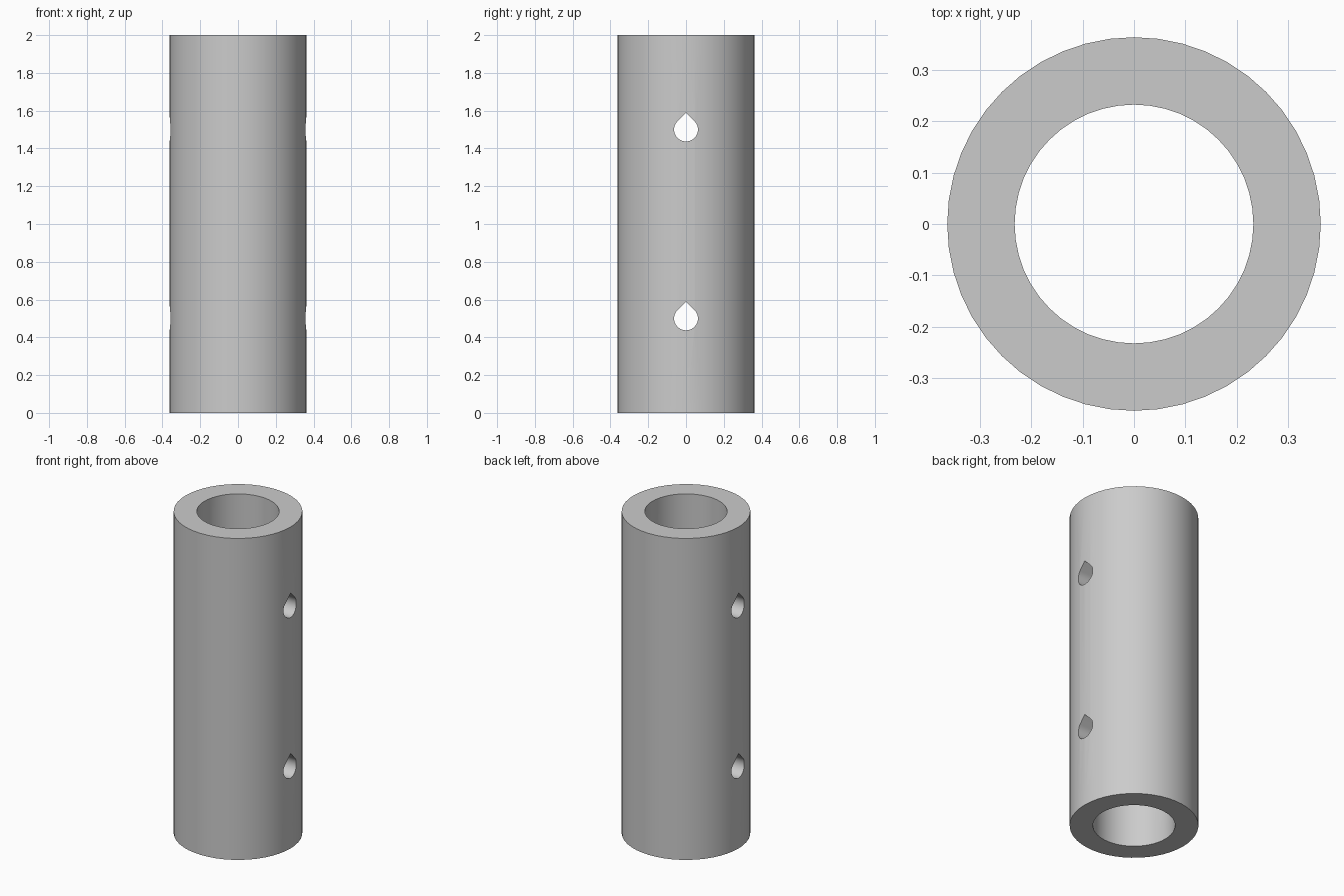
import bpy
import bmesh
from math import cos, sin, pi, radians

cube = bpy.data.objects.get("Cube")
if cube:
    bpy.data.objects.remove(cube, do_unlink=True)

OUTER, INNER, HEIGHT = 0.363, 0.232, 2.0
SIDES = 48
HOLE = 0.063

grey = bpy.data.materials.new("plain grey")
grey.use_nodes = True
colour = (0.6, 0.6, 0.6, 1)
grey.diffuse_color = colour
grey.node_tree.nodes["Principled BSDF"].inputs["Base Color"].default_value = colour


def make_object(name, bm):
    bmesh.ops.recalc_face_normals(bm, faces=bm.faces)
    mesh = bpy.data.meshes.new(name)
    bm.to_mesh(mesh)
    bm.free()
    mesh.materials.append(grey)
    obj = bpy.data.objects.new(name, mesh)
    bpy.context.collection.objects.link(obj)
    return obj


# Thick-walled tube: a rectangular wall section joined ring to ring
bm = bmesh.new()
section = [(OUTER, 0), (OUTER, HEIGHT), (INNER, HEIGHT), (INNER, 0)]
rings = [[bm.verts.new((r * cos(2 * pi * i / SIDES), r * sin(2 * pi * i / SIDES), z))
          for i in range(SIDES)] for r, z in section]
for a, b in zip(rings, rings[1:] + rings[:1]):
    for i in range(SIDES):
        j = (i + 1) % SIDES
        bm.faces.new((a[i], a[j], b[j], b[i]))
tube = make_object("tube", bm)

# Teardrop prisms running across x: a three-quarter circle with a right-angled tip
bm = bmesh.new()
for z in (0.5, 1.5):
    arc = [radians(135 + 270 * i / 30) for i in range(31)]
    outline = [(HOLE * cos(a), z + HOLE * sin(a)) for a in arc]
    outline.append((0, z + HOLE * 2 ** 0.5))
    face = bm.faces.new([bm.verts.new((-0.5, y, h)) for y, h in outline])
    new = bmesh.ops.extrude_face_region(bm, geom=[face], use_keep_orig=True)["geom"]
    bmesh.ops.translate(bm, vec=(1, 0, 0),
                        verts=[v for v in new if isinstance(v, bmesh.types.BMVert)])
cutter = make_object("cross_hole_cutter", bm)
cutter.hide_render = True

# Cut the cross holes and apply
cut = tube.modifiers.new("cross holes", 'BOOLEAN')
cut.operation = 'DIFFERENCE'
cut.solver = 'EXACT'
cut.object = cutter
bpy.ops.object.select_all(action='DESELECT')
bpy.context.view_layer.objects.active = tube
tube.select_set(True)
bpy.ops.object.modifier_apply(modifier=cut.name)
bpy.data.objects.remove(cutter, do_unlink=True)
bpy.ops.object.shade_smooth_by_angle(angle=radians(30))
